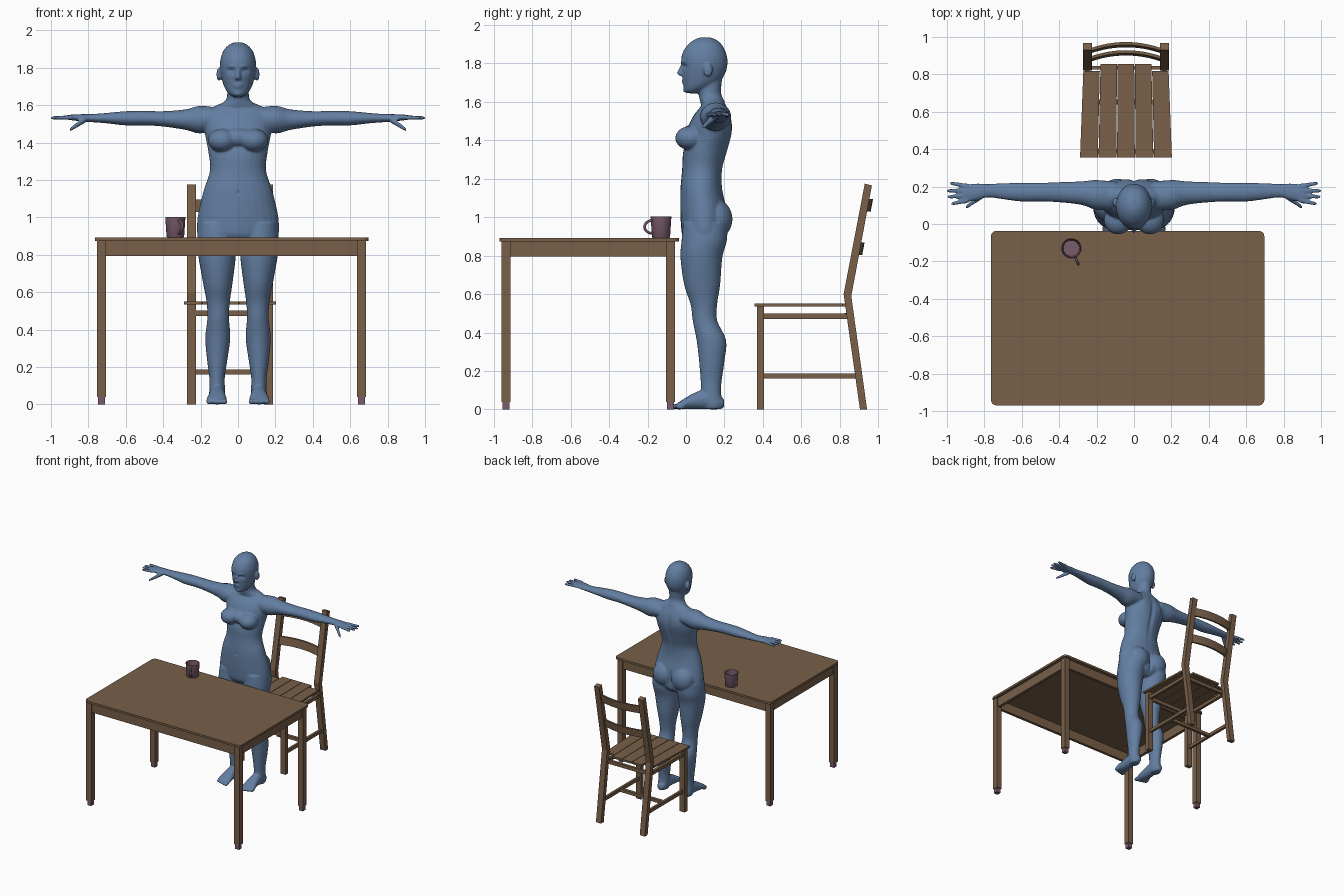
import bpy, bmesh, math
from mathutils import Vector

if "Cube" in bpy.data.objects:
    bpy.data.objects.remove(bpy.data.objects["Cube"])


def material(name, rgb):
    m = bpy.data.materials.new(name)
    m.use_nodes = True
    m.diffuse_color = (*rgb, 1)
    m.node_tree.nodes["Principled BSDF"].inputs["Base Color"].default_value = (*rgb, 1)
    return m


wood = material("brown wood", (.19, .115, .066))
blue = material("blue skin", (.125, .21, .36))
mauve = material("mauve ceramic", (.19, .107, .145))


def finish(bm, name, mat, smooth=False):
    bmesh.ops.recalc_face_normals(bm, faces=bm.faces)
    mesh = bpy.data.meshes.new(name)
    bm.to_mesh(mesh)
    bm.free()
    mesh.materials.append(mat)
    obj = bpy.data.objects.new(name, mesh)
    bpy.context.collection.objects.link(obj)
    if smooth:
        mesh.shade_smooth()
    return obj


def swap(axis, t, u, v):
    return {"x": (t, u, v), "y": (u, t, v), "z": (u, v, t)}[axis]


def prism(name, outline, axis, lo, hi, mat=wood, slant=0):
    """Extrude a flat outline along an axis; slant leans the far end back in y."""
    bm = bmesh.new()
    ends = [[bm.verts.new(swap(axis, t, u, v)) for u, v in outline] for t in (lo, hi)]
    for v in ends[1]:
        v.co.y += slant
    bm.faces.new(ends[0])
    bm.faces.new(ends[1])
    n = len(outline)
    for i in range(n):
        j = (i + 1) % n
        bm.faces.new((ends[0][i], ends[0][j], ends[1][j], ends[1][i]))
    return finish(bm, name, mat)


def box(name, x0, x1, y0, y1, z0, z1, mat=wood):
    return prism(name, [(x0, y0), (x1, y0), (x1, y1), (x0, y1)], "z", z0, z1, mat)


# ---- Table
X0, X1, Y0, Y1 = -.765, .697, -.97, -.037
R = .03
corners = [(X1 - R, Y1 - R), (X0 + R, Y1 - R), (X0 + R, Y0 + R), (X1 - R, Y0 + R)]
outline = []
for q, (cx, cy) in enumerate(corners):
    for k in range(6):
        a = math.pi / 2 * (q + k / 5)
        outline.append((cx + R * math.cos(a), cy + R * math.sin(a)))
prism("table_top", outline, "z", .875, .893)
for side, x in (("right", -.754), ("left", .636)):
    for end, y in (("front", -.96), ("back", -.104)):
        box(f"table_leg_{end}_{side}", x, x + .048, y, y + .048, .04, .875)
        box(f"table_foot_{end}_{side}", x + .006, x + .042, y + .006, y + .042, 0, .04, mauve)
    box(f"table_apron_{side}", x + .012, x + .036, -.912, -.104, .795, .875)
for end, y in (("front", -.95), ("back", -.09)):
    box(f"table_apron_{end}", -.706, .636, y, y + .024, .795, .875)

# ---- Chair
MID = -.043
rear = [(.905, 0), (.942, 0), (.86, .59), (.967, 1.165), (.93, 1.175), (.82, .6)]
for side, x in (("right", -.273), ("left", .139)):
    box(f"chair_front_leg_{side}", x, x + .048, .37, .407, 0, .535)
    prism(f"chair_rear_leg_{side}", rear, "x", x, x + .048)
    box(f"chair_side_rail_{side}", x + .012, x + .036, .4, .84, .472, .5)
    box(f"chair_side_stretcher_{side}", x + .014, x + .034, .4, .9, .16, .188)
box("chair_cross_stretcher", -.25, .164, .64, .665, .16, .186)
box("chair_front_rail", -.23, .145, .378, .4, .472, .502)
box("chair_rear_rail", -.23, .145, .825, .845, .472, .502)
for i in range(5):
    a, b = i / 5 - .5, (i + 1) / 5 - .5
    back = .817 if i in (0, 4) else .855
    prism(f"seat_slat_{i + 1}", [(MID + a * .495 + .002, .356), (MID + b * .495 - .002, .356),
                                 (MID + b * .46 - .002, back), (MID + a * .46 + .002, back)], "z", .535, .551)
for name, y, z in (("lower", .868, .805), ("upper", .912, 1.03)):
    arc = [(MID + .19 * t / 6, y + .033 * (1 - (t / 6) ** 2)) for t in range(-6, 7)]
    prism(f"back_slat_{name}", arc + [(x, v + .016) for x, v in reversed(arc)], "z", z, z + .065, slant=.012)

# ---- Mug
bm = bmesh.new()
cup = [(0, 0), (.044, 0), (.047, .004), (.054, .11), (.05, .11), (.043, .008), (0, .008)]
ring = [bm.verts.new((-.335 + r, -.13, .893 + z)) for r, z in cup]
edges = [bm.edges.new(p) for p in zip(ring, ring[1:])]
bmesh.ops.spin(bm, geom=ring + edges, cent=(-.335, -.13, 0), axis=(0, 0, 1), angle=math.tau, steps=32)
bmesh.ops.remove_doubles(bm, verts=bm.verts, dist=.0002)
mug = finish(bm, "mug", mauve, True)
mug.data.set_sharp_from_angle(angle=math.radians(35))
curve = bpy.data.curves.new("mug_handle", "CURVE")
curve.dimensions = "3D"
curve.bevel_depth = .007
curve.use_fill_caps = True
line = curve.splines.new("POLY")
line.points.add(12)
for i, p in enumerate(line.points):
    a = math.pi * (i / 12 - .5)
    d = .047 + .046 * math.cos(a)
    p.co = (-.335 + .4 * d, -.13 - .92 * d, .95 + .034 * math.sin(a), 1)
curve.materials.append(mauve)
bpy.context.collection.objects.link(bpy.data.objects.new("mug_handle", curve))

# ---- Figure: overlapping lofts, fused and then shaped
body = bmesh.new()


def loft(axis, stations, s=1, n=28, sub=4):
    """Smooth tube; each station is position, two centre and two radius values."""
    st = [Vector(p) for p in stations]
    path = []
    for i in range(len(st) - 1):
        a, b, c, d = st[max(i - 1, 0)], st[i], st[i + 1], st[min(i + 2, len(st) - 1)]
        for k in range(sub):
            t = k / sub
            path.append(b + (c - a) * (t / 2) + (a * 2 - b * 5 + c * 4 - d) * (t * t / 2)
                        + (b * 3 - a - c * 3 + d) * (t ** 3 / 2))
    path.append(st[-1])
    rings = []
    for t, cu, cv, ru, rv in path:
        ring = []
        for k in range(n):
            w = math.tau * k / n
            x, y, z = swap(axis, t, cu + ru * math.cos(w), cv + rv * math.sin(w))
            ring.append(body.verts.new((x * s, y, z)))
        rings.append(ring)
    for p, q in zip(rings, rings[1:]):
        for k in range(n):
            body.faces.new((p[k], p[k - 1], q[k - 1], q[k]))
    body.faces.new(rings[0])
    body.faces.new(rings[-1])


def blob(x, y, z, rx, ry, rz):
    made = bmesh.ops.create_uvsphere(body, u_segments=24, v_segments=16, radius=1)
    for v in made["verts"]:
        v.co = (x + v.co.x * rx, y + v.co.y * ry, z + v.co.z * rz)


def finger(a, b, ra, rb, s):
    a, b = Vector(a), Vector(b)
    row = [(0, .8), (.05, 1), (.5, .95), (.9, .9), (1, .4)]
    st = []
    for t, f in row:
        p, r = a.lerp(b, t), (ra + (rb - ra) * t) * f
        st.append((p.x, p.y, p.z, r, r))
    loft("x", st, s, 12, 3)


# Torso, neck and head
loft("z", [(z, 0, *r) for z, *r in (
    (1.615, .15, .08, .04), (1.58, .145, .15, .065), (1.53, .135, .18, .095), (1.47, .125, .18, .113),
    (1.41, .12, .17, .113), (1.34, .1, .157, .115), (1.25, .085, .15, .105), (1.15, .08, .182, .109),
    (1.05, .09, .207, .12), (.97, .095, .219, .122), (.9, .095, .21, .112), (.86, .095, .12, .07))])
loft("z", [(z, 0, *r) for z, *r in (
    (1.73, .13, .058, .06), (1.66, .122, .058, .06), (1.63, .128, .064, .06),
    (1.6, .138, .095, .064), (1.56, .145, .13, .06))])
loft("z", [(z, 0, *r) for z, *r in (
    (1.936, .1, .02, .025), (1.922, .1, .05, .06), (1.89, .097, .079, .095), (1.84, .095, .095, .118),
    (1.79, .096, .096, .119), (1.75, .092, .089, .113), (1.71, .082, .078, .098), (1.68, .064, .064, .077),
    (1.655, .04, .042, .05), (1.645, .04, .02, .03))])
loft("z", [(z, 0, *r) for z, *r in (
    (1.8, -.014, .01, .012), (1.77, -.024, .011, .016), (1.75, -.028, .015, .02), (1.736, -.022, .016, .016))], n=14)
blob(0, -.012, 1.705, .026, .013, .012)
blob(0, .0, 1.663, .022, .016, .015)
blob(0, .035, 1.425, .1, .07, .055)

for s in (1, -1):
    blob(s * .102, .115, 1.765, .013, .024, .036)
    blob(s * .085, .022, 1.412, .076, .078, .062)
    blob(s * .088, .148, .99, .1, .094, .105)
    # Arm and hand
    loft("x", [(.1, .15, 1.53, .075, .055), (.2, .155, 1.523, .08, .074), (.28, .165, 1.523, .063, .055),
               (.4, .17, 1.527, .054, .041), (.5, .17, 1.531, .05, .039), (.6, .17, 1.53, .05, .038),
               (.7, .175, 1.531, .043, .028), (.78, .178, 1.531, .036, .022), (.84, .172, 1.533, .045, .019),
               (.9, .165, 1.535, .047, .014), (.915, .165, 1.535, .04, .01)], s)
    for base, tip, reach in ((.126, .108, .973), (.152, .145, .995), (.178, .178, .998), (.202, .219, .982)):
        finger((.885, base, 1.535), (reach + .004, tip, 1.532), .0135, .0105, s)
    finger((.815, .15, 1.525), (.9, .088, 1.468), .019, .012, s)
    # Leg and foot
    loft("z", [(.97, .11, .1, .1, .115), (.88, .115, .095, .104, .118), (.79, .112, .08, .1, .109),
               (.65, .108, .084, .079, .094), (.545, .106, .093, .062, .069), (.46, .106, .099, .058, .064),
               (.36, .108, .132, .067, .077), (.25, .111, .134, .056, .066), (.15, .112, .131, .042, .055),
               (.09, .112, .131, .042, .051), (.03, .112, .14, .042, .052), (.002, .112, .14, .034, .045)], s)
    loft("y", [(.198, .11, .032, .02, .022), (.17, .11, .037, .036, .036), (.1, .111, .052, .042, .051),
               (.04, .112, .043, .046, .042), (-.015, .114, .027, .055, .026), (-.045, .113, .017, .054, .016)], s)
    for i in range(5):
        blob(s * (.072 + .0215 * i), -.052 + .006 * i, .015, .016 - .0012 * i, .025, .015)

figure = finish(body, "figure", blue)
bpy.context.view_layer.objects.active = figure
mod = figure.modifiers.new("fuse", "REMESH")
mod.mode = "VOXEL"
mod.voxel_size = .0065
soft = figure.modifiers.new("soften", "SMOOTH")
soft.factor, soft.iterations = .5, 5
fused = bpy.data.meshes.new_from_object(figure.evaluated_get(bpy.context.evaluated_depsgraph_get()))
figure.modifiers.clear()
figure.data = fused

# Sculpted hollows and swells: centre, spread, push along y
marks = [((.038, -.015, 1.782), (.022, .03, .014), .014), ((.036, -.012, 1.776), (.012, .03, .007), -.007),
         ((.034, -.02, 1.808), (.026, .03, .008), -.006), ((.012, -.025, 1.703), (.016, .03, .004), .005),
         ((0, .23, 1.36), (.018, .05, .17), -.012), ((0, .23, .97), (.014, .08, .07), -.02),
         ((0, -.03, 1.13), (.008, .03, .01), .008), ((.08, .23, 1.47), (.05, .05, .06), .008)]
for v in fused.vertices:
    p = Vector((abs(v.co.x), v.co.y, v.co.z))
    for c, spread, push in marks:
        e = sum(((p[k] - c[k]) / spread[k]) ** 2 for k in range(3))
        if e < 9:
            v.co.y += push * math.exp(-e)
fused.materials.clear()
fused.materials.append(blue)
fused.shade_smooth()
